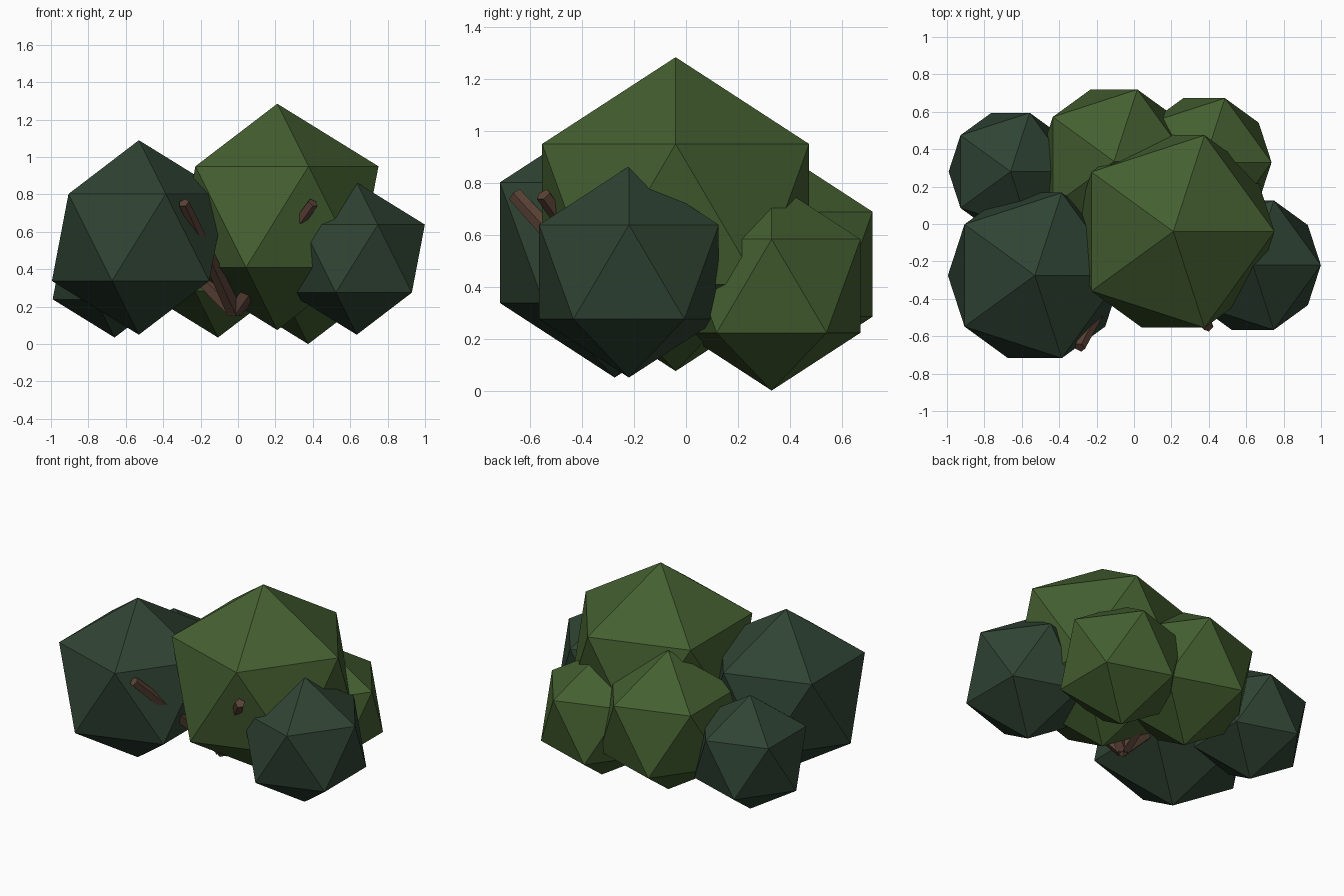
import bpy, math
from mathutils import Vector

if "Cube" in bpy.data.objects:
    bpy.data.objects.remove(bpy.data.objects["Cube"])


def material(name, rgb):
    m = bpy.data.materials.new(name)
    m.diffuse_color = (*rgb, 1)
    m.use_nodes = True
    m.node_tree.nodes["Principled BSDF"].inputs["Base Color"].default_value = m.diffuse_color
    return m


light_green = material("light leaf green", (0.058, 0.115, 0.030))
dark_green = material("dark leaf green", (0.029, 0.057, 0.034))
brown = material("bark brown", (0.105, 0.056, 0.038))

# Leaf clumps: faceted 20-sided balls (name, centre, radius, material)
clumps = [
    ("leaf_clump_main", (0.21, -0.04, 0.68), 0.605, light_green),
    ("leaf_clump_front_left", (-0.53, -0.275, 0.57), 0.52, dark_green),
    ("leaf_clump_front_right", (0.635, -0.22, 0.457), 0.407, dark_green),
    ("leaf_clump_back_left", (-0.66, 0.28, 0.405), 0.37, dark_green),
    ("leaf_clump_back", (-0.107, 0.335, 0.487), 0.452, light_green),
    ("leaf_clump_back_right", (0.375, 0.33, 0.403), 0.403, light_green),
]
for name, centre, radius, mat in clumps:
    bpy.ops.mesh.primitive_ico_sphere_add(subdivisions=1, radius=radius, location=centre)
    ob = bpy.context.object
    ob.name = name
    ob.data.materials.append(mat)

# Branches: five tapered twigs fanning out from one low point
base = Vector((-0.02, -0.13, 0.175))
for i in range(5):
    a = math.radians(243 + 72 * i)
    tip = base + Vector((0.594 * math.cos(a), 0.594 * math.sin(a), 0.58))
    d = tip - base
    bpy.ops.mesh.primitive_cone_add(vertices=5, radius1=0.045, radius2=0.03,
                                    depth=d.length, location=(base + tip) / 2)
    ob = bpy.context.object
    ob.name = f"branch_{i + 1}"
    ob.rotation_euler = d.to_track_quat('Z', 'Y').to_euler()
    ob.data.materials.append(brown)
